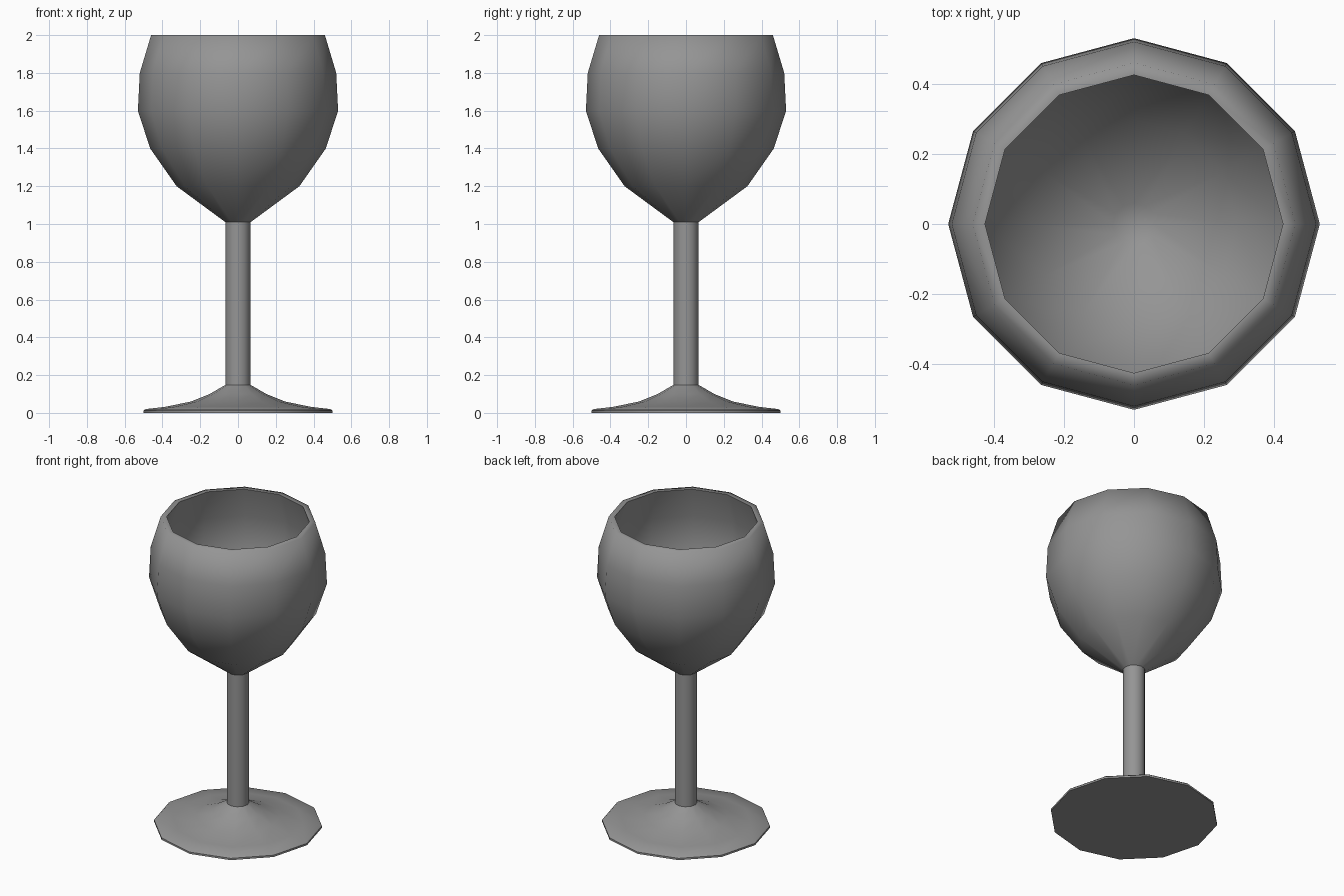
import bpy, bmesh, math

cube = bpy.data.objects.get("Cube")
if cube:
    bpy.data.objects.remove(cube, do_unlink=True)

SIDES = 12

# single grey material
grey = bpy.data.materials.new("plain_grey")
grey.use_nodes = True
COLOUR = (0.3, 0.3, 0.3, 1)
grey.diffuse_color = COLOUR
grey.node_tree.nodes["Principled BSDF"].inputs["Base Color"].default_value = COLOUR


def lathe(name, profile, sharp_angle, cap_start=False, cap_end=False):
    """Revolve (radius, height) points around z, optionally closing the ends."""
    bm = bmesh.new()
    rings = []
    for r, z in profile:
        angles = [2 * math.pi * i / SIDES for i in range(SIDES)]
        rings.append([bm.verts.new((r * math.cos(a), r * math.sin(a), z)) for a in angles])
    for low, high in zip(rings, rings[1:]):
        for i in range(SIDES):
            j = (i + 1) % SIDES
            bm.faces.new((low[i], low[j], high[j], high[i]))
    if cap_start:
        bm.faces.new(rings[0][::-1])
    if cap_end:
        bm.faces.new(rings[-1])
    mesh = bpy.data.meshes.new(name)
    bm.to_mesh(mesh)
    bm.free()
    mesh.materials.append(grey)
    obj = bpy.data.objects.new(name, mesh)
    bpy.context.collection.objects.link(obj)
    bpy.ops.object.select_all(action="DESELECT")
    obj.select_set(True)
    bpy.context.view_layer.objects.active = obj
    bpy.ops.object.shade_smooth_by_angle(angle=math.radians(sharp_angle))
    return obj


# foot: thin disc rising in a concave curve to the stem
lathe("foot", [(0.5, 0), (0.5, 0.012), (0.49, 0.02), (0.385, 0.032),
               (0.25, 0.06), (0.15, 0.1), (0.067, 0.148)], 50, cap_start=True)

# stem
lathe("stem", [(0.067, 0.148), (0.067, 1.01)], 50)

# bowl: outer wall, flat rim, inner wall, inner floor
outer = [(0.067, 1.01), (0.325, 1.2), (0.465, 1.4), (0.53, 1.6), (0.52, 1.8), (0.46, 2)]
inner = [(0.425, 2), (0.48, 1.8), (0.49, 1.61), (0.427, 1.415), (0.295, 1.225), (0.06, 1.05)]
lathe("bowl", outer + inner, 80, cap_end=True)
